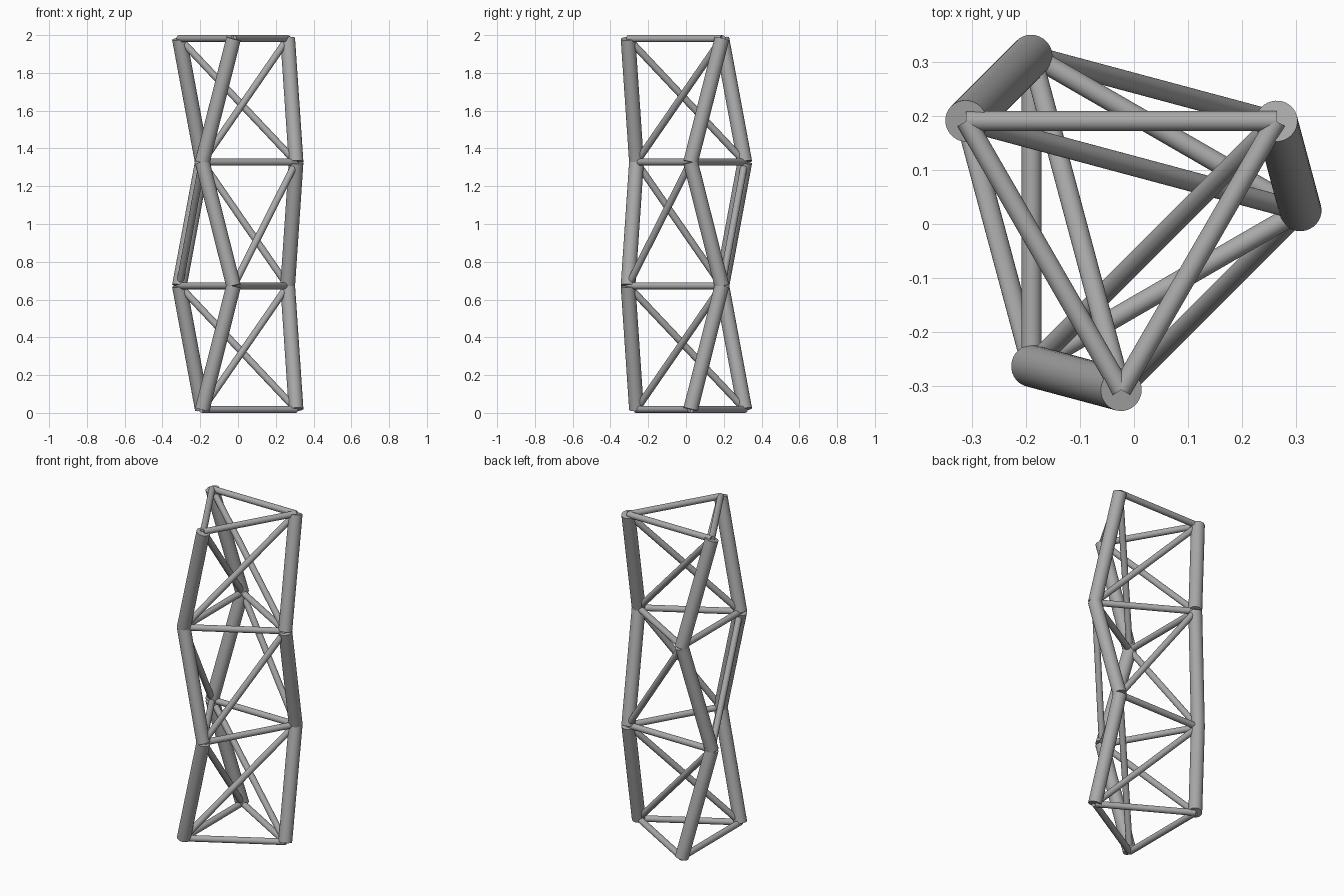
import bpy
from math import cos, sin, radians
from mathutils import Vector

cube = bpy.data.objects.get("Cube")
if cube:
    bpy.data.objects.remove(cube, do_unlink=True)

LEG_R, STRUT_R, RING_R = 0.039, 0.0185, 0.331
CENTRE = Vector((-0.0235, 0.0245, 0))
BAYS = 3

steel = bpy.data.materials.new("grey steel")
steel.use_nodes = True
colour = (0.4, 0.4, 0.4, 1)
steel.diffuse_color = colour
steel.node_tree.nodes["Principled BSDF"].inputs["Base Color"].default_value = colour


def node(level, i):
    """Corner i of the triangular ring; odd levels are twisted by 30 degrees."""
    a = radians(120 * (i % 3) + (30 if level % 2 else 0))
    z = STRUT_R + level * (2 - 2 * STRUT_R) / BAYS
    return CENTRE + Vector((RING_R * cos(a), RING_R * sin(a), z))


def tube(name, start, end, radius):
    """Capped round bar between two points."""
    axis = end - start
    bpy.ops.mesh.primitive_cylinder_add(vertices=32, radius=radius, depth=axis.length,
                                        location=(start + end) / 2)
    bar = bpy.context.object
    bar.name = name
    bar.rotation_euler = axis.to_track_quat('Z', 'Y').to_euler()
    bar.data.materials.append(steel)
    bpy.ops.object.shade_smooth_by_angle(angle=radians(40))


# Horizontal triangle at every level
for level in range(BAYS + 1):
    for i in range(3):
        tube(f"ring_strut_{level}_{i}", node(level, i), node(level, i + 1), STRUT_R)

# Main legs and one diagonal brace per face in every bay
for bay in range(BAYS):
    for i in range(3):
        tube(f"leg_{bay}_{i}", node(bay, i), node(bay + 1, i), LEG_R)
        tube(f"diagonal_brace_{bay}_{i}", node(bay, i - 1), node(bay + 1, i), STRUT_R)
